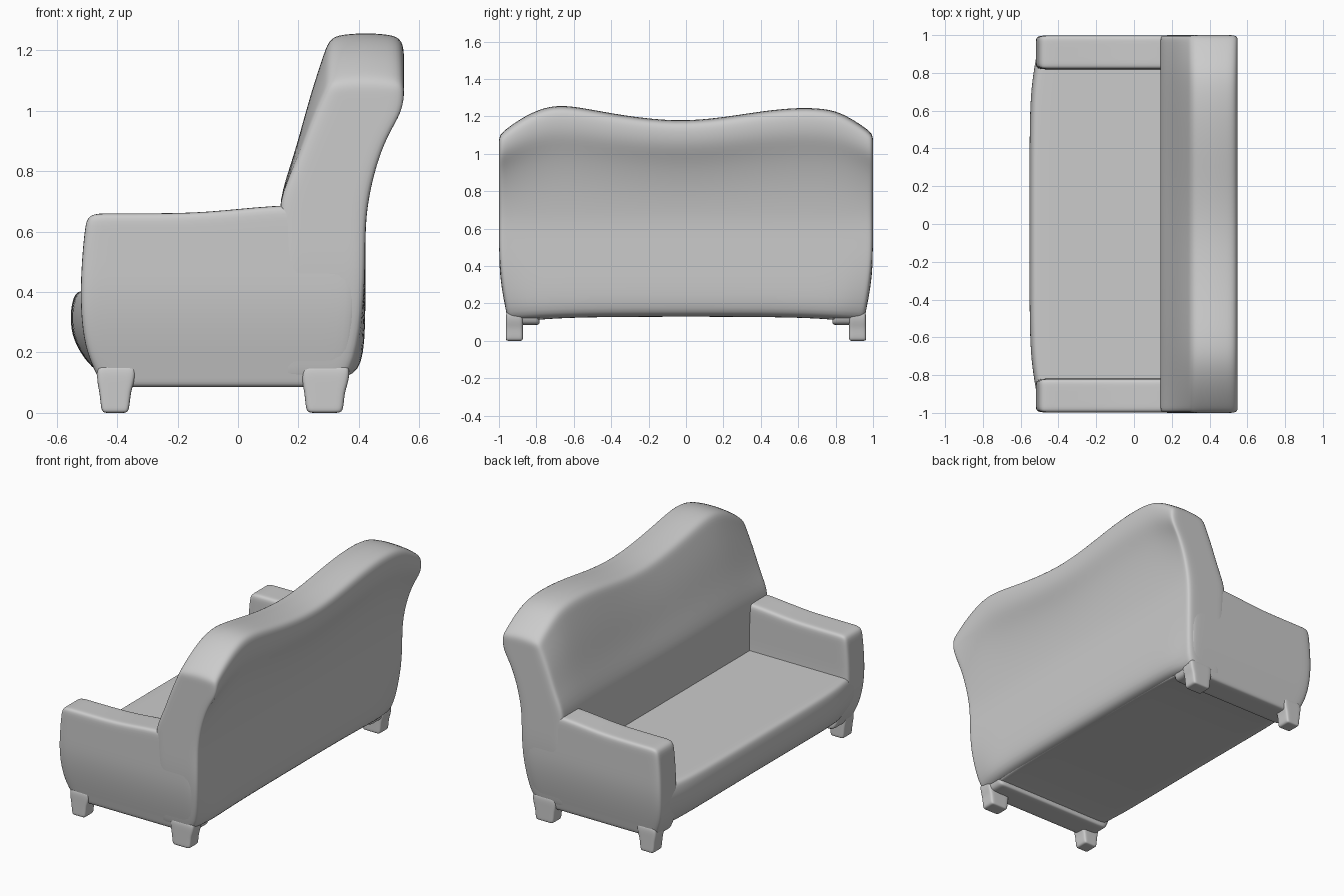
import bpy, bmesh, math
from mathutils import Vector

if "Cube" in bpy.data.objects:
    bpy.data.objects.remove(bpy.data.objects["Cube"])


def interp(table, t):
    """Linear lookup in rows of (t, value)."""
    for (t0, v0), (t1, v1) in zip(table, table[1:]):
        if t <= t1:
            return v0 + (v1 - v0) * max(0, (t - t0) / (t1 - t0))
    return table[-1][1]


def clamp(v):
    return max(0.0, min(1.0, v))


def taper(x, y, z):
    """Draw the ends in towards the floor."""
    return Vector((x, y * (1 - 0.05 * clamp((0.4 - z) / 0.3) ** 1.5), z))


def block(name, us, ys, rows, shape, levels=2):
    """Smooth block: each row gives (height, front x, back x)."""
    bm = bmesh.new()
    cache = {}
    n = (len(us), len(ys), len(rows))

    def vert(idx):
        if idx not in cache:
            u, y, (z, xf, xb) = us[idx[0]], ys[idx[1]], rows[idx[2]]
            cache[idx] = bm.verts.new(shape(u, xf + (xb - xf) * u, y, z))
        return cache[idx]

    for axis in range(3):
        a, b = [k for k in range(3) if k != axis]
        for end in (0, n[axis] - 1):
            for i in range(n[a] - 1):
                for j in range(n[b] - 1):
                    quad = []
                    for di, dj in ((0, 0), (1, 0), (1, 1), (0, 1)):
                        idx = [0, 0, 0]
                        idx[axis], idx[a], idx[b] = end, i + di, j + dj
                        quad.append(vert(tuple(idx)))
                    bm.faces.new(quad)
    bmesh.ops.recalc_face_normals(bm, faces=bm.faces)
    for f in bm.faces:
        f.smooth = True
    mesh = bpy.data.meshes.new(name)
    bm.to_mesh(mesh)
    bm.free()
    obj = bpy.data.objects.new(name, mesh)
    bpy.context.collection.objects.link(obj)
    sub = obj.modifiers.new("smooth", 'SUBSURF')
    sub.levels = sub.render_levels = levels
    return obj


# Backrest with a wavy top edge
crest = [(-1, 1.09), (-.97, 1.12), (-.88, 1.185), (-.78, 1.235), (-.68, 1.256),
         (-.55, 1.24), (-.35, 1.2), (-.05, 1.163), (.2, 1.188), (.4, 1.222),
         (.6, 1.243), (.78, 1.235), (.88, 1.185), (.97, 1.125), (1, 1.095)]


def back_shape(u, x, y, z):
    if z > 0.7:
        z = 0.7 + (z - 0.7) * (interp(crest, y) - 0.7) / 0.55
        z += 0.012 * math.sin(math.pi * u) * clamp((z - 1.0) / 0.1)
    if z < 0.4 and u > 0.5:
        x -= 0.04 * clamp((abs(y) - 0.85) / 0.15) * (0.4 - z) / 0.3
    if z < 0.2:
        z += 0.025 * (1 - abs(y) ** 4)
    return taper(x, y, z)


block("backrest", [0, .25, .5, .75, 1], [c[0] for c in crest],
      [(.105, .13, .375), (.15, .13, .42), (.4, .145, .422), (.6, .145, .42),
       (.7, .132, .43), (.85, .185, .455), (1.0, .225, .497), (1.1, .255, .545),
       (1.19, .285, .552), (1.245, .305, .54)], back_shape)


# Seat with a bulging front
def seat_shape(u, x, y, z):
    pull = 0.05 * clamp((abs(y) - 0.6) / 0.37) ** 1.5
    if z < 0.2:
        z -= 0.035 * abs(y) ** 4
    return taper(x + pull * (1 - u), y, z)


block("seat", [0, .06, .5, .95, 1],
      [-.97, -.93, -.82, -.7, -.5, 0, .5, .7, .82, .93, .97],
      [(.13, -.45, .36), (.16, -.495, .36), (.24, -.548, .3), (.32, -.556, .3),
       (.37, -.548, .3), (.405, -.535, .3)], seat_shape)


# Arms, rising slightly where they meet the backrest
def arm_shape(u, x, y, z):
    if z > 0.5:
        z += 0.028 * clamp((x + 0.12) / 0.22)
    return taper(x, y, z)


arm_rows = [(.085, -.445, .35), (.12, -.465, .36), (.2, -.502, .38),
            (.3, -.518, .39), (.4, -.521, .4), (.5, -.517, .39),
            (.61, -.507, .38), (.66, -.497, .38)]
for side, label in ((-1, "right"), (1, "left")):
    block("arm_" + label, [0, .08, .25, .45, .7, .92, 1],
          [side * v for v in (.82, .855, .965, .998)], arm_rows, arm_shape)

    # Stubby feet
    for part, x0, x1 in (("front", -.458, -.355), ("rear", .22, .353)):
        block(f"{part}_foot_{label}", [0, .25, .75, 1],
              [side * v for v in (.872, .895, .94, .963)],
              [(0, x0 + .01, x1 - .01), (.02, x0 + .004, x1 - .004),
               (.07, x0, x1), (.1, x0 - .008, x1 + .012),
               (.16, x0 - .01, x1 + .02)],
              lambda u, x, y, z: Vector((x, y, z)))
